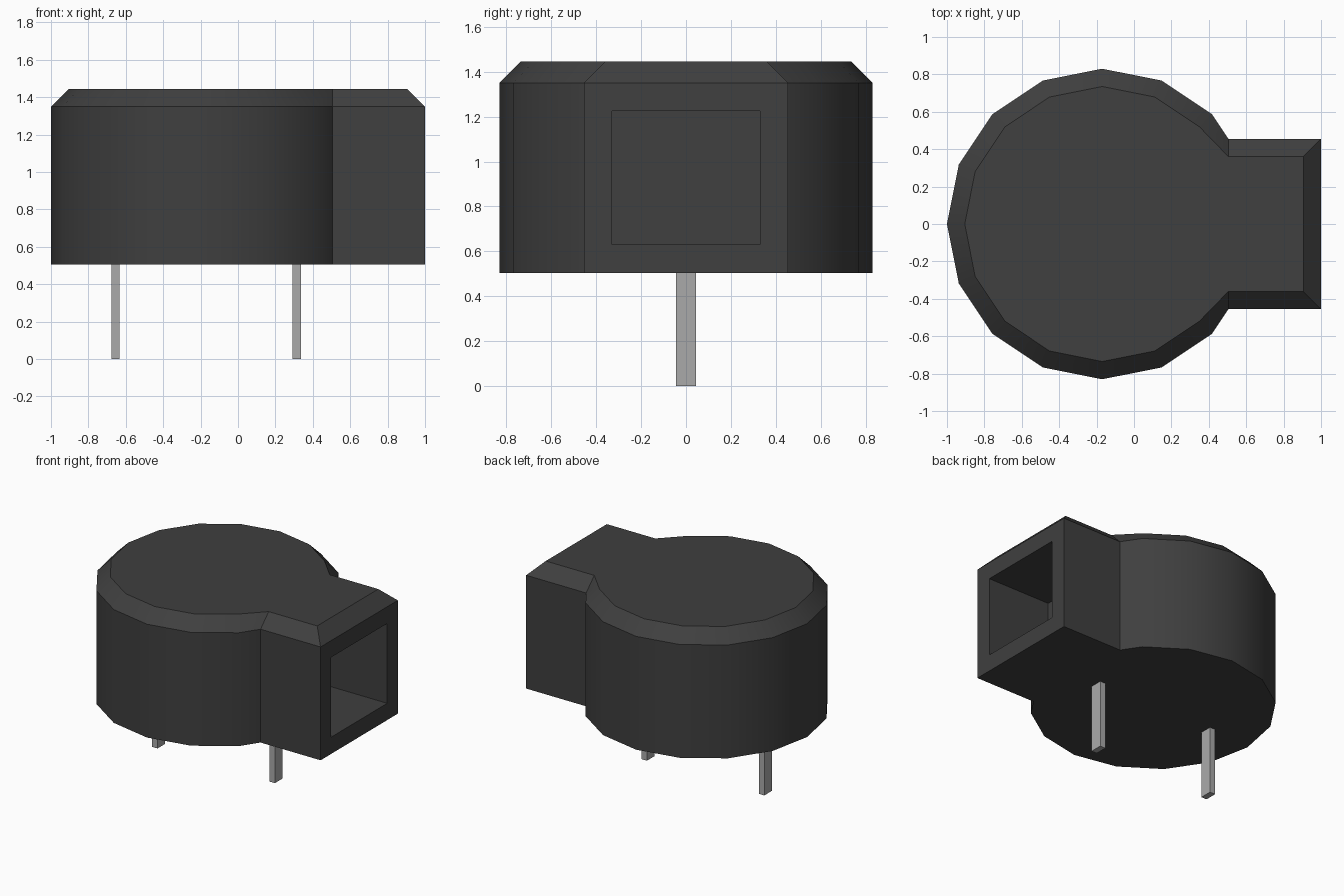
import bpy, bmesh
from math import cos, sin, radians
from mathutils import Vector, Matrix

default = bpy.data.objects.get("Cube")
if default:
    bpy.data.objects.remove(default, do_unlink=True)

CENTER_X = -0.17
BOTTOM, SHOULDER, TOP = 0.505, 1.35, 1.445


def make_material(name, value):
    mat = bpy.data.materials.new(name)
    mat.use_nodes = True
    color = (value, value, value, 1)
    mat.diffuse_color = color
    mat.node_tree.nodes["Principled BSDF"].inputs["Base Color"].default_value = color
    return mat


def add_object(name, bm, mat):
    bmesh.ops.recalc_face_normals(bm, faces=bm.faces)
    mesh = bpy.data.meshes.new(name)
    bm.to_mesh(mesh)
    bm.free()
    mesh.materials.append(mat)
    obj = bpy.data.objects.new(name, mesh)
    bpy.context.collection.objects.link(obj)
    return obj


def outline(radius, half_width, end_x):
    """Sixteen-sided drum whose right side runs into a square neck."""
    arc = [(CENTER_X + radius * cos(radians(a)), radius * sin(radians(a)))
           for a in [45 + 22.5 * i for i in range(13)]]
    neck = [(0.505, -half_width), (end_x, -half_width),
            (end_x, half_width), (0.505, half_width)]
    return arc + neck


black = make_material("black plastic", 0.05)
metal = make_material("pin metal", 0.40)

# Housing: three stacked outlines, the top one drawn in as a chamfer
bm = bmesh.new()
wide, narrow = outline(0.83, 0.455, 1.0), outline(0.735, 0.36, 0.905)
rings = [[bm.verts.new((x, y, z)) for x, y in shape]
         for shape, z in ((wide, BOTTOM), (wide, SHOULDER), (narrow, TOP))]
bm.faces.new(rings[0][::-1])
bm.faces.new(rings[2])
for low, high in zip(rings, rings[1:]):
    for i in range(len(low)):
        j = (i + 1) % len(low)
        bm.faces.new((low[i], low[j], high[j], high[i]))
bmesh.ops.recalc_face_normals(bm, faces=bm.faces)

# Sound opening: inset the end face of the neck and sink it
end = max(bm.faces, key=lambda f: f.calc_center_median().x)
bmesh.ops.inset_region(bm, faces=[end], thickness=0.125, use_even_offset=True)
result = bmesh.ops.extrude_discrete_faces(bm, faces=[end])
bmesh.ops.translate(bm, verts=result["faces"][0].verts, vec=(-0.52, 0, 0))
housing = add_object("housing", bm, black)

bpy.ops.object.select_all(action="DESELECT")
housing.select_set(True)
bpy.context.view_layer.objects.active = housing
bpy.ops.object.shade_smooth_by_angle(angle=radians(30))

# Two flat contact pins
for name, x in (("right_pin", -0.655), ("left_pin", 0.313)):
    bm = bmesh.new()
    size = Vector((0.045, 0.09, BOTTOM + 0.02))
    bmesh.ops.create_cube(bm, size=1, matrix=Matrix.Translation((x, 0, size.z / 2))
                          @ Matrix.Diagonal(size.to_4d()))
    add_object(name, bm, metal)
